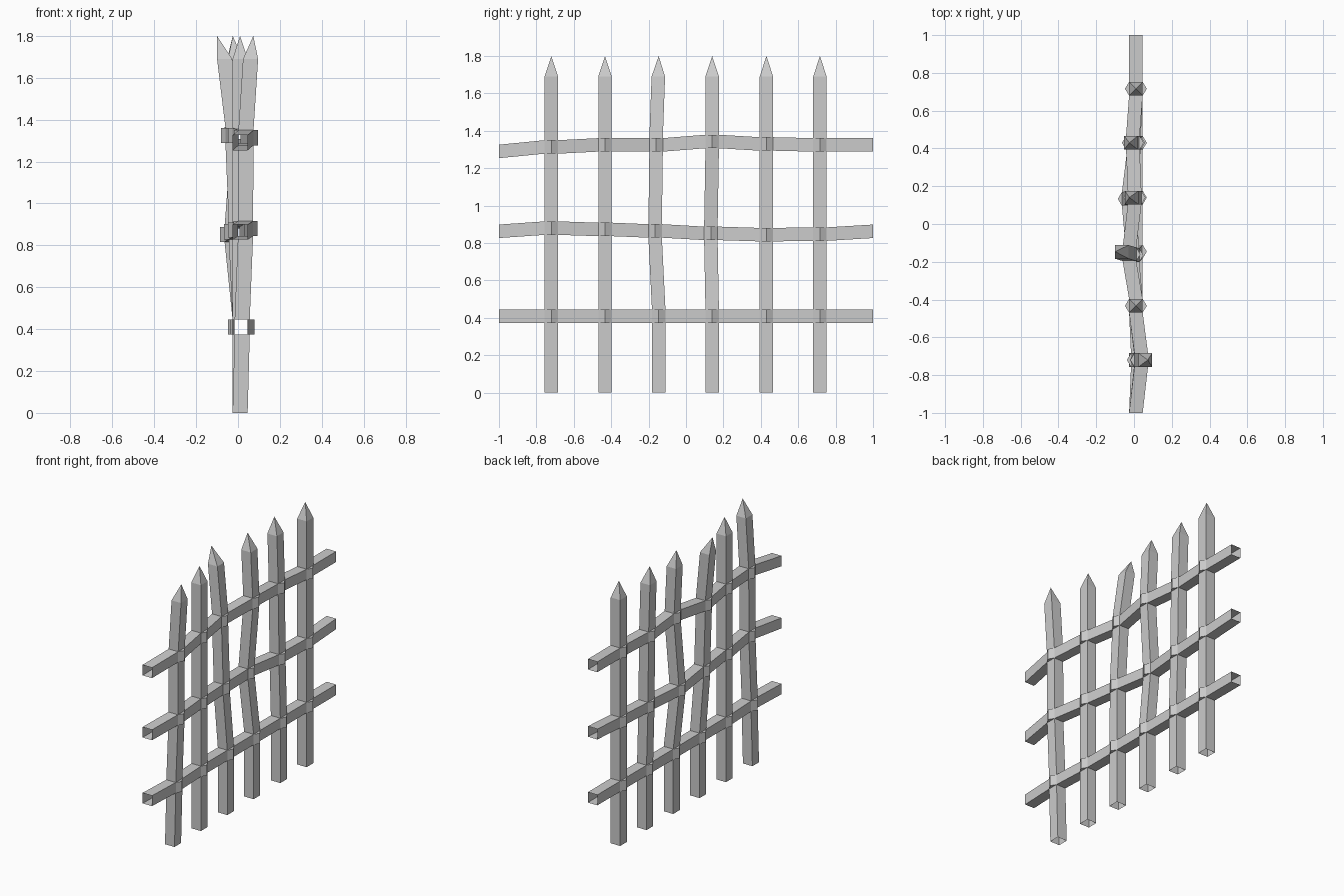
import bpy, bmesh

if "Cube" in bpy.data.objects:
    bpy.data.objects.remove(bpy.data.objects["Cube"])

W = 0.036      # half width of pickets and rails
BUMP = 0.058   # half depth of the peaked joint at each crossing

# rail heights at: front end, six pickets, back end
RAIL_Z = [
    [0.41] * 8,
    [0.863, 0.88, 0.873, 0.865, 0.852, 0.845, 0.848, 0.863],
    [1.29, 1.314, 1.325, 1.325, 1.343, 1.33, 1.325, 1.325],
]
# per picket: (x, y) at foot, three crossings, shoulder, tip
S = 0.01
PICKETS = [
    [(S, -.72), (.02, -.72), (.036, -.72), (.038, -.72), (.06, -.72), (.073, -.72)],
    [(S, -.433)] * 6,
    [(S, -.146), (S, -.146), (-.008, -.165), (-.024, -.16), (-.064, -.148), (-.1, -.146)],
    [(S, .14), (S, .14), (-.028, .133), (.003, .14), (-.012, .14), (-.025, .14)],
    [(S, .43), (S, .43), (0, .43), (-.006, .43), (-.016, .43), (-.025, .43)],
    [(S, .716)] * 6,
]


def finish(bm, name):
    bmesh.ops.remove_doubles(bm, verts=bm.verts, dist=1e-5)
    bmesh.ops.recalc_face_normals(bm, faces=bm.faces)
    mesh = bpy.data.meshes.new(name)
    bm.to_mesh(mesh)
    bm.free()
    bpy.context.collection.objects.link(bpy.data.objects.new(name, mesh))


def face(bm, pts):
    bm.faces.new([bm.verts.new(p) for p in pts])


def tube(bm, a, b):
    for i in range(4):
        j = (i + 1) % 4
        face(bm, [a[i], a[j], b[j], b[i]])


CORNERS = [(-W, -W), (W, -W), (W, W), (-W, W)]


def flat_ring(x, y, z):
    return [(x + u, y + v, z) for u, v in CORNERS]


def upright_ring(x, y, z):
    return [(x + u, y, z + v) for u, v in CORNERS]


# Pickets: open tubes between the rails, with pyramid points
for i, p in enumerate(PICKETS):
    bm = bmesh.new()
    rings = [flat_ring(*p[0], 0)]
    for j in range(3):
        z = RAIL_Z[j][i + 1]
        rings += [flat_ring(*p[j + 1], z - W), flat_ring(*p[j + 1], z + W)]
    top = flat_ring(*p[4], 1.69)
    rings.append(top)
    for k in range(0, 8, 2):
        tube(bm, rings[k], rings[k + 1])
    for k in range(4):
        face(bm, [top[k], top[(k + 1) % 4], (*p[5], 1.8)])
    finish(bm, f"picket_{i + 1}")

# Rails: open tubes between pickets, with peaked joints at each crossing
for j, heights in enumerate(RAIL_Z):
    bm = bmesh.new()
    rings = [upright_ring(S, -1, heights[0])]
    for i, p in enumerate(PICKETS):
        (x, y), z = p[j + 1], heights[i + 1]
        rings += [upright_ring(x, y - W, z), upright_ring(x, y + W, z)]
        for s in (-1, 1):
            outline = [(x + s * W, y - W), (x + s * BUMP, y), (x + s * W, y + W)]
            low = [(*q, z - W) for q in outline]
            high = [(*q, z + W) for q in outline]
            face(bm, low)
            face(bm, high)
            for k in range(2):
                face(bm, [low[k], low[k + 1], high[k + 1], high[k]])
    rings.append(upright_ring(S, 1, heights[-1]))
    for k in range(0, len(rings), 2):
        tube(bm, rings[k], rings[k + 1])
    finish(bm, f"rail_{j + 1}")
